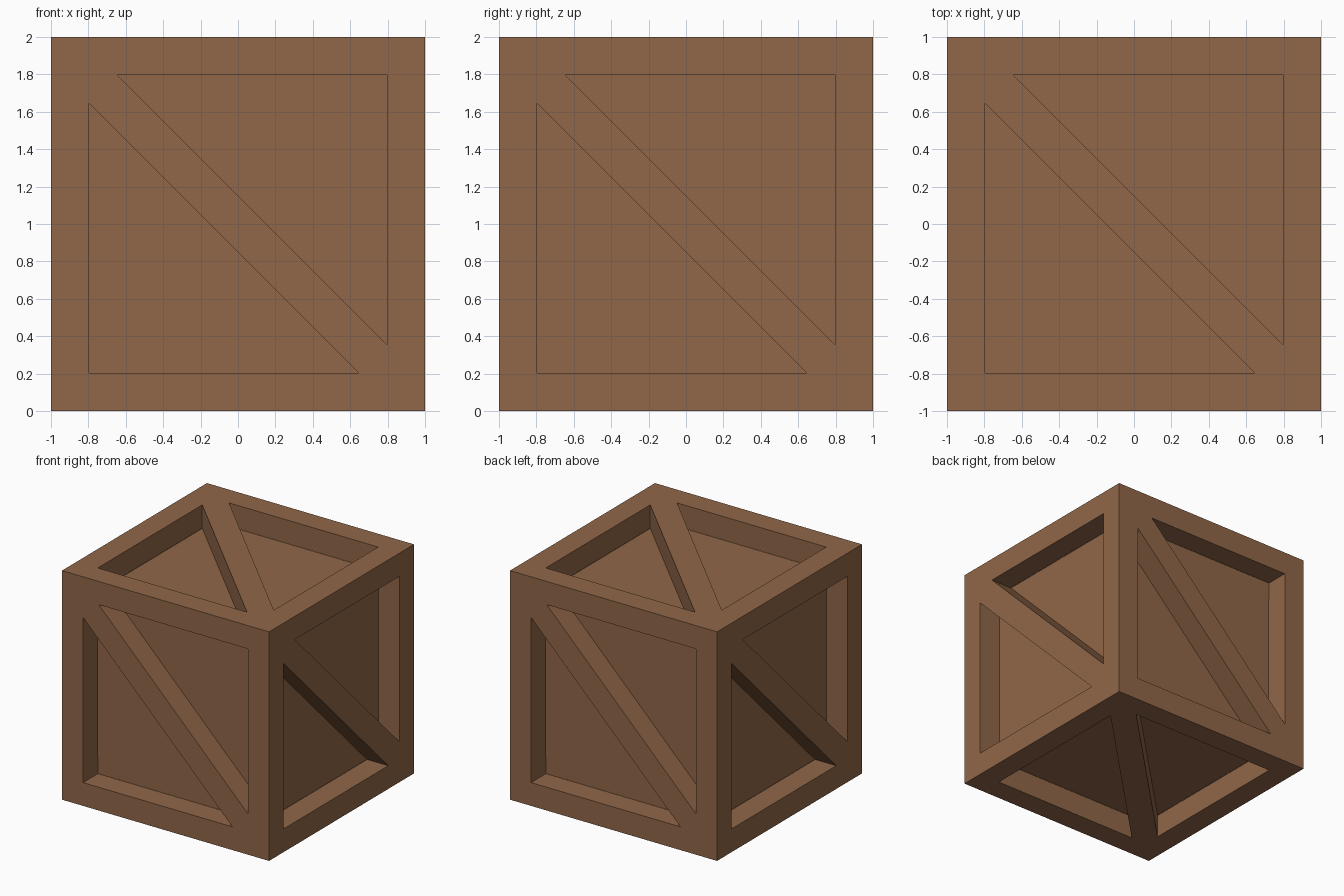
import bpy, bmesh
from math import pi
from mathutils import Matrix, Vector

if "Cube" in bpy.data.objects:
    bpy.data.objects.remove(bpy.data.objects["Cube"])

S, P, D = 1.0, 0.797, 0.645   # half size, pocket edge, brace end
FLOOR = 0.795                 # half size of the recessed core

wood = bpy.data.materials.new("wood")
wood.diffuse_color = (0.28, 0.135, 0.065, 1)
wood.use_nodes = True
wood.node_tree.nodes["Principled BSDF"].inputs["Base Color"].default_value = wood.diffuse_color

# six sides, all turned copies of the front
SIDES = [Matrix.Rotation(a, 4, 'Z') for a in (0, pi / 2, pi, -pi / 2)]
SIDES += [Matrix.Rotation(a, 4, 'X') for a in (-pi / 2, pi / 2)]


def build(name, polygons):
    """Make one object from front-side polygons (across, up, out) on all six sides."""
    bm = bmesh.new()
    for turn in SIDES:
        for poly in polygons:
            bm.faces.new([bm.verts.new(turn @ Vector((u, -w, v)) + Vector((0, 0, 1)))
                          for u, v, w in poly])
    bmesh.ops.remove_doubles(bm, verts=bm.verts, dist=1e-4)
    mesh = bpy.data.meshes.new(name)
    bm.to_mesh(mesh)
    bm.free()
    mesh.materials.append(wood)
    bpy.context.collection.objects.link(bpy.data.objects.new(name, mesh))


def half_turn(points):
    return [(-u, -v) for u, v in points]


# diagonal brace and the two border boards of the lower left half
brace = [(-S, S), (-P, D), (D, -P), (S, -S), (P, -D), (-D, P)]
left_board = [(-S, S), (-S, -S), (-P, -P), (-P, D)]
bottom_board = [(-S, -S), (S, -S), (D, -P), (-P, -P)]
triangle = [(-P, -P), (D, -P), (-P, D)]

flat = [brace]
for board in (left_board, bottom_board):
    flat += [board, half_turn(board)]
frame = [[(u, v, S) for u, v in poly] for poly in flat]
panels = []

# recess walls and floors
for tri in (triangle, half_turn(triangle)):
    for a, b in zip(tri, tri[1:] + tri[:1]):
        frame.append([(*a, FLOOR), (*a, S), (*b, S), (*b, FLOOR)])
    panels.append([(u, v, FLOOR) for u, v in tri])

build("crate_frame", frame)
build("crate_panels", panels)
